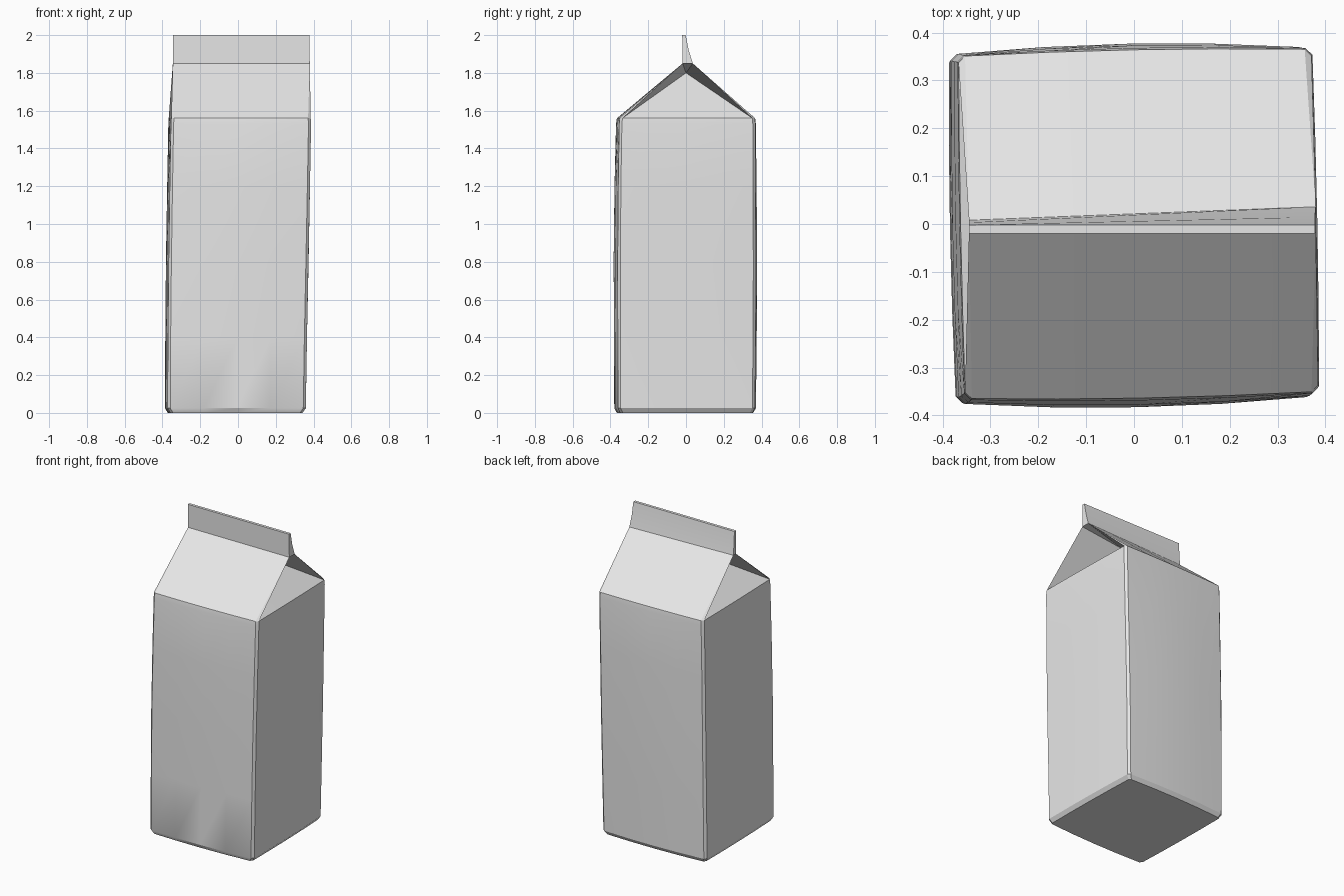
import bpy
import bmesh
from mathutils import Vector

cube = bpy.data.objects.get("Cube")
if cube:
    bpy.data.objects.remove(cube, do_unlink=True)

card = bpy.data.materials.new("plain grey card")
card.use_nodes = True
GREY = (0.8, 0.8, 0.8, 1)
card.diffuse_color = GREY
card.node_tree.nodes["Principled BSDF"].inputs["Base Color"].default_value = GREY

SEG = 4        # segments along each wall
CUT = 0.014    # folded corner width


def make_part(name, faces):
    """Build one object from a list of polygons given as points."""
    bm = bmesh.new()
    for pts in faces:
        bm.faces.new([bm.verts.new(p) for p in pts])
    bmesh.ops.remove_doubles(bm, verts=bm.verts, dist=0.0005)
    bmesh.ops.recalc_face_normals(bm, faces=bm.faces)
    mesh = bpy.data.meshes.new(name)
    bm.to_mesh(mesh)
    bm.free()
    mesh.materials.append(card)
    obj = bpy.data.objects.new(name, mesh)
    bpy.context.collection.objects.link(obj)
    bpy.ops.object.select_all(action="DESELECT")
    obj.select_set(True)
    bpy.context.view_layer.objects.active = obj
    bpy.ops.object.shade_smooth_by_angle(angle=0.5)
    return obj


def wall_points(z, x0, x1, y0, y1, bulge):
    """Four walls (front, left, back, right) as rows of points, slightly bowed and turned."""
    corners = [Vector((x0, y0)), Vector((x1, y0)), Vector((x1, y1)), Vector((x0, y1))]
    walls = []
    for i in range(4):
        a, b = corners[i], corners[(i + 1) % 4]
        along = (b - a).normalized()
        out = Vector((along.y, -along.x))
        a, b = a + along * CUT, b - along * CUT
        bow = bulge * (1.0 if i % 2 == 0 else 0.4)
        row = []
        for s in range(SEG + 1):
            t = s / SEG
            p = a.lerp(b, t) + out * bow * 4 * t * (1 - t)
            row.append(Vector((p.x - 0.02 * p.y, p.y + 0.02 * p.x, z)))
        walls.append(row)
    return walls


# Body: bowed walls lofted from the base to the eaves
levels = [
    (0.0, -0.365, 0.335, -0.355, 0.345, 0.01),
    (0.025, -0.38, 0.352, -0.367, 0.358, 0.012),
    (0.4, -0.378, 0.358, -0.368, 0.362, 0.012),
    (0.8, -0.374, 0.366, -0.369, 0.363, 0.014),
    (1.2, -0.368, 0.374, -0.366, 0.361, 0.012),
    (1.53, -0.362, 0.38, -0.361, 0.36, 0.008),
    (1.56, -0.36, 0.378, -0.358, 0.358, 0.006),
]
rings = [wall_points(*level) for level in levels]
loops = [sum(walls, []) for walls in rings]
body = [list(reversed(loops[0]))]
for low, high in zip(loops, loops[1:]):
    for i in range(len(low)):
        j = (i + 1) % len(low)
        body.append([low[i], low[j], high[j], high[i]])
make_part("carton_body", body)

# Gable roof: two sloping panels and a tucked-in gusset at each end
front, left, back, right = rings[-1]
RIDGE = 1.85
ridge_front = [Vector((-0.345, -0.018, RIDGE)), Vector((0.38, -0.018, RIDGE))]
ridge_back = [Vector((-0.345, 0.008, RIDGE)), Vector((0.38, 0.036, RIDGE))]
tuck_right = Vector((-0.05, 0.0, 1.8))
tuck_left = Vector((0.09, 0.0, 1.8))


def slope(row, start, end):
    """Panel strips from an eave row up to the ridge."""
    top = [start.lerp(end, s / SEG) for s in range(SEG + 1)]
    return [[row[s], row[s + 1], top[s + 1], top[s]] for s in range(SEG)]


gable = slope(front, *ridge_front) + slope(back, ridge_back[1], ridge_back[0])
for row, tuck, end, f_eave, b_eave, f_side, b_side in (
    (left, tuck_left, 1, front[-1], back[0], left[0], left[-1]),
    (right, tuck_right, 0, front[0], back[-1], right[-1], right[0]),
):
    gable += [[row[s], row[s + 1], tuck] for s in range(SEG)]
    # folded flaps under the roof panels
    for eave, side, ridge in ((f_eave, f_side, ridge_front[end]), (b_eave, b_side, ridge_back[end])):
        gable += [[eave, side, ridge], [side, tuck, ridge]]
    gable.append([ridge_front[end], tuck, ridge_back[end]])
make_part("gable_roof", gable)

# Sealed fin along the ridge, pinched thin above the fold
sections = []
for end, x in enumerate((-0.345, 0.378)):
    pinch = ridge_back[end].y * 0.4
    sections.append([
        ridge_front[end], Vector((x, -0.019, 1.92)), Vector((x, -0.02, 2.0)),
        Vector((x, -0.002, 2.0)), Vector((x, pinch, 1.92)), ridge_back[end],
    ])
a, b = sections
fin = [a, list(reversed(b))]
fin += [[a[i], b[i], b[i + 1], a[i + 1]] for i in range(5)]
make_part("sealed_fin", fin)
